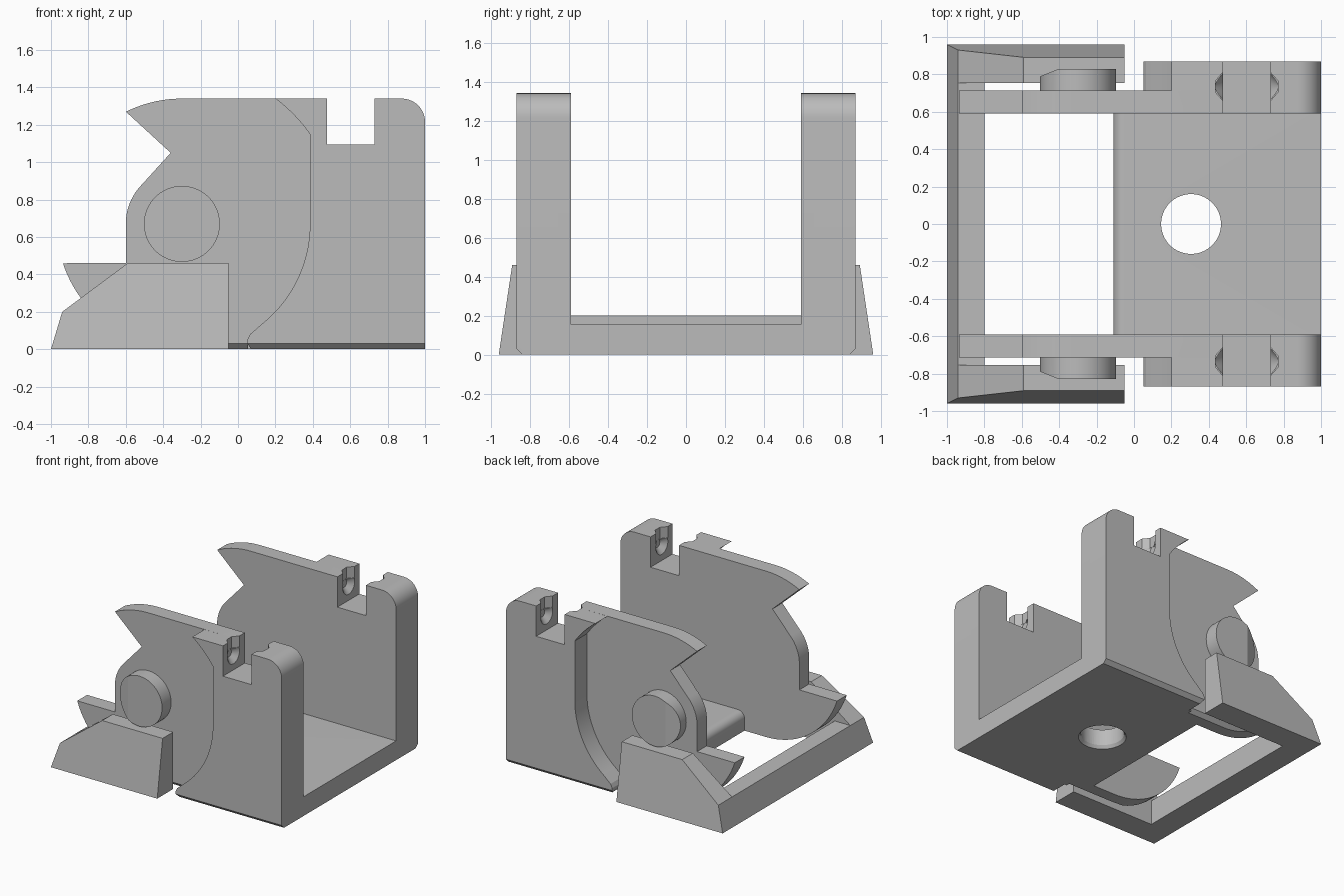
import bpy, bmesh, math
from mathutils import Matrix, Vector

cube = bpy.data.objects.get("Cube")
if cube:
    bpy.data.objects.remove(cube)

grey = bpy.data.materials.new("plain grey")
grey.use_nodes = True
COLOUR = (0.5, 0.5, 0.5, 1)
grey.diffuse_color = COLOUR
grey.node_tree.nodes["Principled BSDF"].inputs["Base Color"].default_value = COLOUR

PX, PZ = -0.3, 0.67          # pivot of the arms
INNER, MID, OUTER = 0.59, 0.715, 0.87   # wall thickness steps in y


def finish(bm, name):
    bmesh.ops.recalc_face_normals(bm, faces=bm.faces)
    me = bpy.data.meshes.new(name)
    bm.to_mesh(me)
    bm.free()
    ob = bpy.data.objects.new(name, me)
    bpy.context.collection.objects.link(ob)
    me.materials.append(grey)
    return ob


def prism(name, pts, a, b, place):
    """Extrude a 2D outline from a to b; place maps (u, v, w) to a position."""
    bm = bmesh.new()
    ends = [[bm.verts.new(place(u, v, w)) for u, v in pts] for w in (a, b)]
    n = len(pts)
    for ring in ends:
        bm.faces.new(ring)
    for i in range(n):
        j = (i + 1) % n
        bm.faces.new((ends[0][i], ends[0][j], ends[1][j], ends[1][i]))
    return finish(bm, name)


def along_y(u, v, w):
    return (u, w, v)


def along_x(u, v, w):
    return (w, u, v)


def along_z(u, v, w):
    return (u, v, w)


def box(name, x, y, z):
    return prism(name, [(x[0], z[0]), (x[1], z[0]), (x[1], z[1]), (x[0], z[1])], y[0], y[1], along_y)


def cone(name, r1, r2, depth, centre, axis):
    bm = bmesh.new()
    turn = Vector((0, 0, 1)).rotation_difference(Vector(axis)).to_matrix().to_4x4()
    bmesh.ops.create_cone(bm, cap_ends=True, segments=64, radius1=r1, radius2=r2, depth=depth,
                          matrix=Matrix.Translation(centre) @ turn)
    return finish(bm, name)


def combine(target, other, operation):
    mod = target.modifiers.new("combine", 'BOOLEAN')
    mod.operation, mod.object, mod.solver = operation, other, 'EXACT'
    bpy.context.view_layer.update()
    done = bpy.data.meshes.new_from_object(target.evaluated_get(bpy.context.evaluated_depsgraph_get()))
    target.modifiers.clear()
    target.data = done
    bpy.data.objects.remove(other)


def arc(r, start, end, n=16, cx=PX, cz=PZ):
    angles = [math.radians(start + (end - start) * i / n) for i in range(n + 1)]
    return [(cx + r * math.cos(a), cz + r * math.sin(a)) for a in angles]


# Upper right part of both wall outlines: rounded corner and clip slot
back_edge = [(1, 0)] + arc(0.125, 0, 90, 12, 0.875, 1.215)
back_edge += [(0.73, 1.34), (0.73, 1.095), (0.475, 1.095), (0.475, 1.34)]

# Thin arm plate with hook notch and curved tail
arm_outline = back_edge + arc(0.67, 90, 116.5) + [(-0.36, 1.05)] + arc(0.3, 135, 180)
arm_outline += [(-0.6, 0.46)] + arc(0.67, 198.3, 270, 24)

# Thick outer pad following the swing of the arm
pad_outline = back_edge + arc(0.836, 53.2, 35, 10) + arc(0.685, 0, -52, 24)
pad_outline += [(0.065, 0.08), (0.05, 0.05), (0.05, 0.03), (0.07, 0)]

# Floor with a rounded leading edge
floor_outline = [(1, 0), (1, 0.155)] + arc(0.06, 90, 180, 10, -0.05, 0.095) + [(-0.11, 0)]
body = prism("bracket_body", floor_outline, -INNER, INNER, along_y)

for s in (1, -1):
    combine(body, prism("arm_plate", arm_outline, s * INNER, s * MID, along_y), 'UNION')
    combine(body, prism("outer_pad", pad_outline, s * MID, s * OUTER, along_y), 'UNION')
    # Pivot pin with a slanted lead-in
    pin = cone("pivot_pin", 0.203, 0.203, 0.15, (PX, s * 0.755, PZ), (0, 1, 0))
    slant = [(-0.4, s * 0.83), (-0.55, s * 0.77), (-0.55, s * 0.9), (-0.4, s * 0.9)]
    combine(pin, prism("pin_slant", slant, 0.4, 0.95, along_z), 'DIFFERENCE')
    combine(body, pin, 'UNION')
    # Chamfers along the bottom edges
    for y, x0, x1 in ((OUTER, 0, 1.1), (MID, -0.8, 0.05)):
        edge = [(s * (y + 0.01), 0.04), (s * (y - 0.04), -0.01), (s * (y + 0.01), -0.01)]
        combine(body, prism("edge_chamfer", edge, x0, x1, along_x), 'DIFFERENCE')
    # Tapered dimples in both slot sides, open to the top
    for x, d in ((0.475, -1), (0.73, 1)):
        y = s * 0.735
        dimple = cone("dimple", 0.087, 0.03, 0.05, (x + d * 0.015, y, 1.22), (d, 0, 0))
        throat = [(x - d * 0.01, y - 0.087), (x + d * 0.04, y - 0.03),
                  (x + d * 0.04, y + 0.03), (x - d * 0.01, y + 0.087)]
        combine(body, dimple, 'DIFFERENCE')
        combine(body, prism("throat", throat, 1.25, 1.4, along_z), 'DIFFERENCE')

# Floor hole with a small countersink below
combine(body, cone("floor_hole", 0.16, 0.16, 0.6, (0.305, 0, 0.1), (0, 0, 1)), 'DIFFERENCE')
combine(body, cone("countersink", 0.19, 0.15, 0.06, (0.305, 0, 0.01), (0, 0, 1)), 'DIFFERENCE')

# Frame: two ramped cheeks with leaning outer sides, joined by a low bar
frame_outline = [(-1, 0), (-0.05, 0), (-0.05, 0.46), (-0.59, 0.46), (-0.94, 0.2)]
frame = prism("support_frame", frame_outline, -1, 1,
              lambda u, v, w: (u, w * (0.96 - 0.15 * v), v))
combine(frame, box("frame_opening", (-0.8, 0.2), (-0.755, 0.755), (-0.2, 0.8)), 'DIFFERENCE')
combine(frame, box("bar_relief", (-1.2, 0.2), (-0.755, 0.755), (0.2, 0.8)), 'DIFFERENCE')

# Smooth curved faces, keep edges sharp
for ob in (body, frame):
    bpy.ops.object.select_all(action='DESELECT')
    ob.select_set(True)
    bpy.context.view_layer.objects.active = ob
    bpy.ops.object.shade_smooth_by_angle(angle=math.radians(20))
